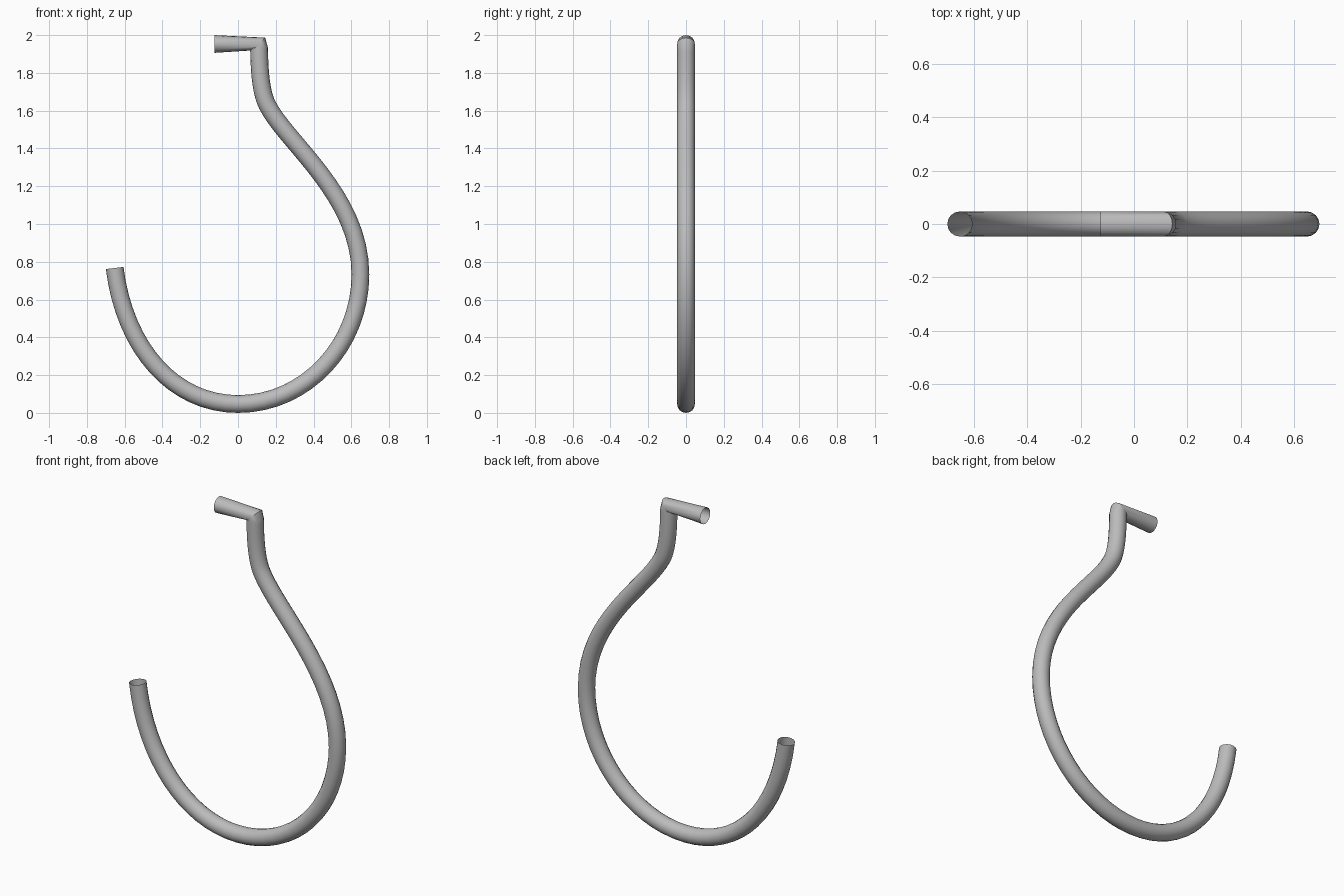
import bpy

cube = bpy.data.objects.get("Cube")
if cube:
    bpy.data.objects.remove(cube, do_unlink=True)

# Grey metal
metal = bpy.data.materials.new("grey_metal")
metal.use_nodes = True
colour = (0.5, 0.5, 0.5, 1)
metal.diffuse_color = colour
metal.node_tree.nodes["Principled BSDF"].inputs["Base Color"].default_value = colour

# Centre line in x, z: left handle, point, right handle
path = [
    ((-0.66, 0.83), (-0.653, 0.767), (-0.60, 0.34)),   # open tip
    ((-0.34, 0.047), (0, 0.047), (0.36, 0.047)),       # bottom of the bowl
    ((0.648, 0.36), (0.648, 0.733), (0.648, 1.15)),    # widest side
    ((0.255, 1.43), (0.155, 1.63), (0.115, 1.71)),     # neck
    ((0.113, 1.85), (0.111, 1.953), (0.04, 1.953)),    # sharp corner
    ((-0.05, 1.953), (-0.125, 1.953), (-0.2, 1.953)),  # mounting end
]

# Hollow bent tube with open ends
curve = bpy.data.curves.new("hook_tube", "CURVE")
curve.dimensions = "3D"
curve.bevel_depth = 0.047
curve.bevel_resolution = 6
curve.use_fill_caps = False
spline = curve.splines.new("BEZIER")
spline.resolution_u = 16
spline.bezier_points.add(len(path) - 1)
for bp, (left, mid, right) in zip(spline.bezier_points, path):
    bp.handle_left_type = bp.handle_right_type = "FREE"
    bp.co = (mid[0], 0, mid[1])
    bp.handle_left = (left[0], 0, left[1])
    bp.handle_right = (right[0], 0, right[1])

# The last stretch is one straight piece
corner, end = spline.bezier_points[-2:]
corner.handle_right_type = end.handle_left_type = "VECTOR"
curve.materials.append(metal)

hook = bpy.data.objects.new("hook_tube", curve)
bpy.context.collection.objects.link(hook)
bpy.ops.object.select_all(action="DESELECT")
hook.select_set(True)
bpy.context.view_layer.objects.active = hook
bpy.ops.object.convert(target="MESH")
bpy.ops.object.shade_smooth_by_angle()
